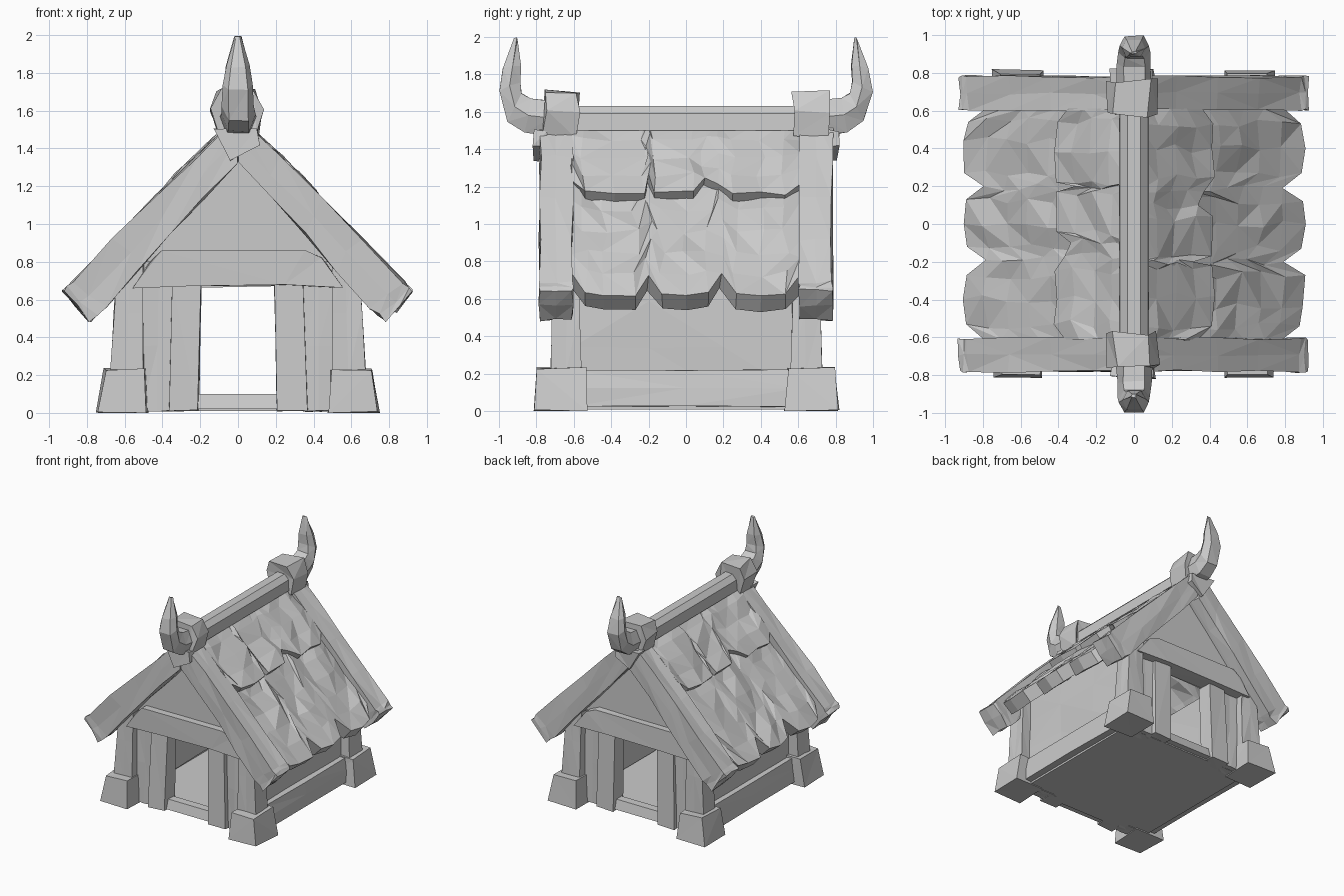
import bpy, bmesh, random
from mathutils import Vector

if "Cube" in bpy.data.objects:
    bpy.data.objects.remove(bpy.data.objects["Cube"])

random.seed(7)


def finish(name, bm, jitter=0.0, cuts=0):
    """Optionally rough-hew the shape, then turn it into a flat-shaded object."""
    if cuts:
        bmesh.ops.triangulate(bm, faces=[f for f in bm.faces if len(f.verts) > 4])
        bmesh.ops.subdivide_edges(bm, edges=bm.edges[:], cuts=cuts, use_grid_fill=True)
    for v in bm.verts:
        v.co += Vector([random.uniform(-jitter, jitter) for _ in range(3)])
        v.co.z = max(v.co.z, 0)
    if jitter:
        bmesh.ops.triangulate(bm, faces=bm.faces[:])
    bmesh.ops.recalc_face_normals(bm, faces=bm.faces[:])
    me = bpy.data.meshes.new(name)
    bm.to_mesh(me)
    bm.free()
    ob = bpy.data.objects.new(name, me)
    bpy.context.collection.objects.link(ob)
    return ob


def loft(name, rings, jitter=0.0, cuts=0):
    """Skin a list of equally long point rings and cap both ends."""
    bm = bmesh.new()
    vs = [[bm.verts.new(p) for p in r] for r in rings]
    n = len(vs[0])
    for a, b in zip(vs, vs[1:]):
        for i in range(n):
            bm.faces.new((a[i], a[(i + 1) % n], b[(i + 1) % n], b[i]))
    bm.faces.new(vs[0])
    bm.faces.new(vs[-1])
    return finish(name, bm, jitter, cuts)


def rect(x0, x1, y0, y1, z, sx=1, sy=1):
    return [(sx * x, sy * y, z) for x, y in ((x0, y0), (x1, y0), (x1, y1), (x0, y1))]


def block(name, low, high, z0, z1, sx=1, sy=1, jitter=0.0, cuts=0):
    """Tapered block from a bottom rectangle to a top rectangle."""
    return loft(name, [rect(*low, z0, sx, sy), rect(*high, z1, sx, sy)], jitter, cuts)


def slab(name, profile, y0, y1, sx=1, sy=1, jitter=0.0, cuts=0):
    """Extrude an (x, z) profile along y."""
    return loft(name, [[(sx * x, sy * y, z) for x, z in profile] for y in (y0, y1)], jitter, cuts)


def shingles(name, sx, top, end, edge, thick, rows):
    """Ragged roof layer: edge lists (y, pull back from the eave, 0..1)."""
    bm = bmesh.new()
    top, end = Vector(top), Vector(end)
    grid = []
    for y, cut in edge:
        col = []
        for r in range(rows + 1):
            p = top.lerp(end, r / rows * (1 - cut))
            w = 0.015 if 0 < r < rows else 0.006
            bump = random.uniform(-w, w)
            dy = random.uniform(-0.025, 0.025) if 0 < r < rows and abs(y) < 0.55 else 0
            col.append(bm.verts.new((sx * (p.x + bump), y * sx + dy, p.y + bump)))
        grid.append(col)
    for a, b in zip(grid, grid[1:]):
        for r in range(rows):
            q = (a[r], a[r + 1], b[r + 1], b[r])
            k = random.randint(0, 1)
            bm.faces.new((q[k], q[k + 1], q[k + 2]))
            bm.faces.new((q[k], q[k + 2], q[(k + 3) % 4]))
    ob = finish(name, bm)
    if sum(p.normal.z for p in ob.data.polygons) < 0:
        ob.data.flip_normals()
    m = ob.modifiers.new("thickness", 'SOLIDIFY')
    m.thickness, m.offset = thick, -1


# Floor
block("floor", (-.6, .6, -.62, .62), (-.6, .6, -.62, .62), 0.01, 0.08)

for sx in (-1, 1):
    s = "left" if sx < 0 else "right"
    # Side walls and base sills
    block(f"{s}_wall", (.48, .59, -.6, .6), (.47, .57, -.6, .6), .1, .83, sx, 1, .006, 2)
    block(f"{s}_sill", (.5, .66, -.6, .6), (.5, .635, -.6, .6), .025, .22, sx, 1, .005, 1)

    # Two overlapping shingle layers
    shingles(f"{s}_lower_shingles", sx, (.1, 1.42), (.905, .615),
             [(-.61, .15), (-.54, .03), (-.44, .01), (-.27, .0), (-.2, .14), (-.13, .02), (0, 0),
              (.12, .02), (.19, .15), (.27, .02), (.4, 0), (.53, .02), (.61, .14)], .11, 7)
    shingles(f"{s}_upper_shingles", sx, (.02, 1.54), (.425, 1.16),
             [(-.61, .2), (-.54, .04), (-.38, 0), (-.22, .02), (-.2, .28), (-.17, .03), (.04, .03),
              (.1, .22), (.17, .14), (.25, 0), (.4, .03), (.53, .0), (.61, .15)], .08, 4)

    for sy in (-1, 1):
        e = f"{'front' if sy < 0 else 'back'}_{s}"
        # Corner footings and posts
        block(f"{e}_footing", (.48, .745, .53, .815), (.49, .705, .54, .79), 0, .23, sx, sy, .008)
        block(f"{e}_post", (.5, .675, .56, .725), (.5, .635, .57, .705), .2, .86, sx, sy, .005, 1)
        # Door planks
        block(f"{e}_outer_plank", (.35, .51, .55, .66), (.34, .51, .55, .65), .01, .7, sx, sy, .005, 1)
        block(f"{e}_inner_plank", (.21, .37, .56, .7), (.195, .35, .56, .68), .01, .7, sx, sy, .006)
        # Barge boards
        slab(f"{e}_barge_board", [(0, 1.575), (.44, 1.145), (.88, .69), (.925, .645), (.785, .487),
                                  (.7, .555), (.36, .945), (0, 1.33)], .605, .78, sx, sy, .008, 1)

for sy in (-1, 1):
    e = "front" if sy < 0 else "back"
    # Gable, lintel and threshold
    slab(f"{e}_gable", [(-.54, .8), (.54, .8), (0, 1.46)], .58, .665, 1, sy)
    slab(f"{e}_lintel", [(-.56, .66), (-.25, .675), (.25, .675), (.56, .66), (.44, .82),
                         (.36, .86), (-.4, .855), (-.47, .8)], .58, .725, 1, sy, .006)
    block(f"{e}_threshold", (-.23, .23, .58, .67), (-.23, .23, .58, .65), .02, .1, 1, sy)
    # Wedge where the barge boards cross
    slab(f"{e}_wedge", [(-.12, 1.5), (.1, 1.5), (.11, 1.41), (-.03, 1.34)], .74, .815, 1, sy, .012)
    # Collar around the ridge
    slab(f"{e}_collar", [(-.15, 1.6), (-.1, 1.71), (.08, 1.71), (.13, 1.6), (.1, 1.47), (-.1, 1.47)],
         .575, .755, 1, sy, .015)
    # Upswept horn: inner and outer (y, z) outline points with half width
    horn = [((.72, 1.66), (.72, 1.47), .095), ((.83, 1.67), (.86, 1.49), .09),
            ((.875, 1.70), (.95, 1.55), .085), ((.885, 1.76), (.995, 1.71), .08),
            ((.885, 1.85), (.975, 1.83), .06), ((.9, 1.99), (.915, 1.995), .015)]
    rings = []
    for (iy, iz), (oy, oz), w in horn:
        my, mz = (iy + oy) / 2, (iz + oz) / 2
        rings.append([(-.6 * w, sy * iy, iz), (.6 * w, sy * iy, iz), (w, sy * my, mz),
                      (.6 * w, sy * oy, oz), (-.6 * w, sy * oy, oz), (-w, sy * my, mz)])
    loft(f"{e}_horn", rings, .005)

# Ridge beam
slab("ridge_beam", [(-.08, 1.5), (-.075, 1.59), (-.035, 1.63), (.035, 1.63), (.075, 1.59), (.08, 1.5)],
     -.6, .6)
